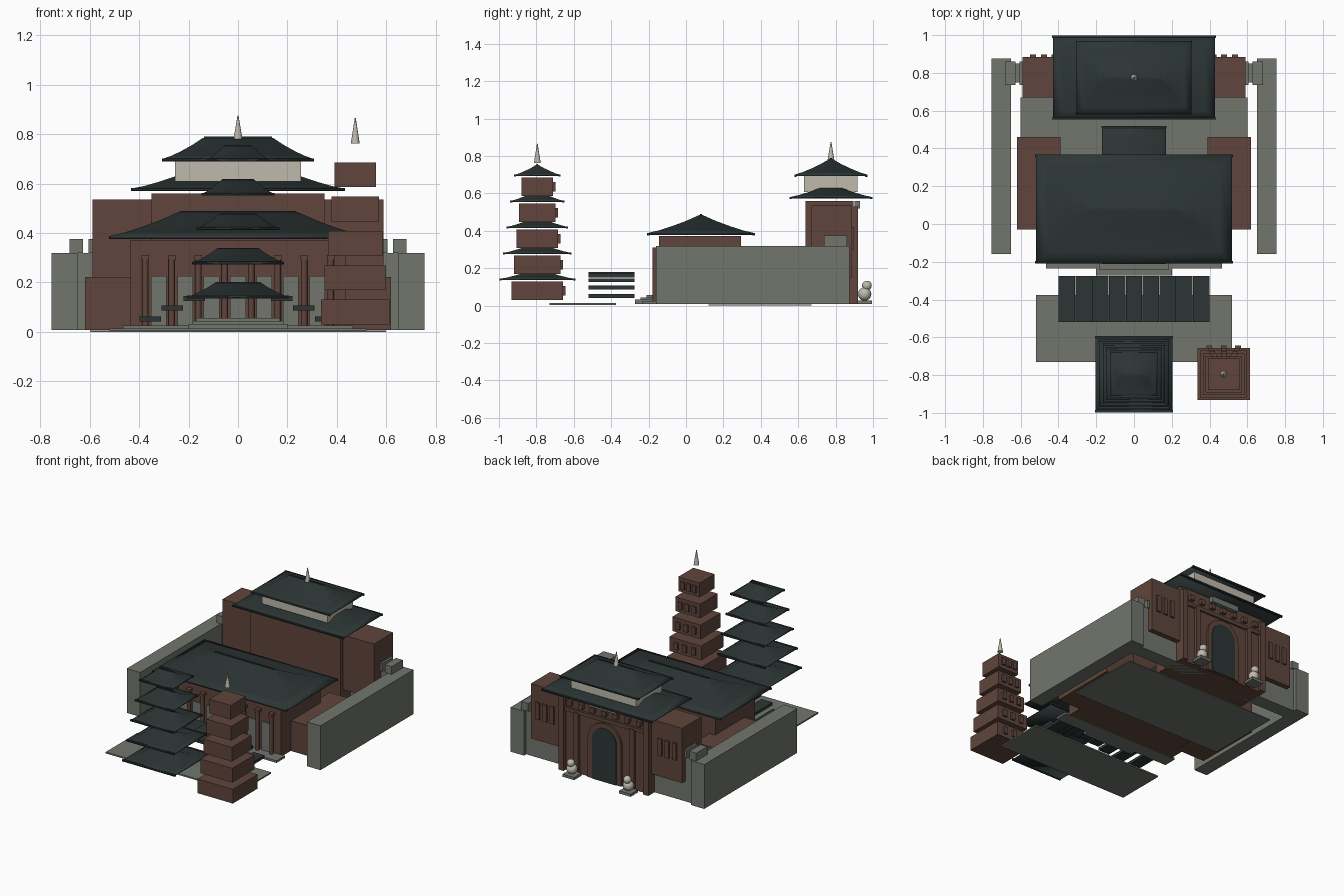
import bpy, bmesh, math

if "Cube" in bpy.data.objects:
    bpy.data.objects.remove(bpy.data.objects["Cube"])


def material(name, rgb):
    m = bpy.data.materials.new(name)
    m.diffuse_color = (*rgb, 1)
    m.use_nodes = True
    m.node_tree.nodes["Principled BSDF"].inputs["Base Color"].default_value = m.diffuse_color
    return m


BROWN = material("brown_timber", (0.115, 0.06, 0.045))
STONE = material("grey_stone", (0.165, 0.18, 0.155))
TILE = material("dark_tile", (0.026, 0.036, 0.036))
CREAM = material("cream_plaster", (0.52, 0.49, 0.42))


def finish(name, bm, mat, smooth=False):
    bmesh.ops.recalc_face_normals(bm, faces=bm.faces)
    me = bpy.data.meshes.new(name)
    bm.to_mesh(me)
    bm.free()
    me.materials.append(mat)
    for p in me.polygons:
        p.use_smooth = smooth
    ob = bpy.data.objects.new(name, me)
    bpy.context.collection.objects.link(ob)
    return ob


def box(name, x0, x1, y0, y1, z0, z1, mat):
    bm = bmesh.new()
    bmesh.ops.create_cube(bm, size=1)
    for v in bm.verts:
        v.co = (x1 if v.co.x > 0 else x0, y1 if v.co.y > 0 else y0, z1 if v.co.z > 0 else z0)
    return finish(name, bm, mat)


def pair(name, x0, x1, y0, y1, z0, z1, mat):
    box(name + "_right", x0, x1, y0, y1, z0, z1, mat)
    box(name + "_left", -x1, -x0, y0, y1, z0, z1, mat)


def cone(name, x, y, z0, z1, r0, r1, mat, n=16):
    bm = bmesh.new()
    bmesh.ops.create_cone(bm, cap_ends=True, segments=n, radius1=r0, radius2=r1, depth=z1 - z0)
    bmesh.ops.translate(bm, verts=bm.verts, vec=(x, y, (z0 + z1) / 2))
    return finish(name, bm, mat)


def ball(name, x, y, z, r, mat):
    bm = bmesh.new()
    bmesh.ops.create_uvsphere(bm, u_segments=16, v_segments=10, radius=r)
    bmesh.ops.translate(bm, verts=bm.verts, vec=(x, y, z))
    return finish(name, bm, mat, True)


# concave hipped roof: rings shrink from the eave to a short ridge
def roof(name, cy, hx, hy, z, h):
    rx = hx * 0.45
    rings = [(0, 0), (0, 0.09), (0.22, 0.23), (0.45, 0.43), (0.72, 0.7), (0.97, 1)]
    bm = bmesh.new()
    prev = None
    for t, f in rings:
        ax, ay = hx + (rx - hx) * t, hy * (1 - t)
        ring = [bm.verts.new((sx * ax, cy + sy * ay, z + h * f * 0.95))
                for sx, sy in ((-1, -1), (1, -1), (1, 1), (-1, 1))]
        if prev:
            for i in range(4):
                j = (i + 1) % 4
                bm.faces.new((prev[i], prev[j], ring[j], ring[i]))
        else:
            bm.faces.new(ring[::-1])
        prev = ring
    bm.faces.new(prev)
    finish(name, bm, TILE, True)
    box(name + "_ridge", -rx, rx, cy - 0.005, cy + 0.005, z + h * 0.88, z + h, TILE)
    # eave trim front and back
    for s in (-1, 1):
        y = cy + s * (hy - 0.006)
        box(name + "_eave", -hx - 0.003, hx + 0.003, y - 0.006, y + 0.006, z - 0.003, z + 0.009, TILE)


# ground slabs
box("courtyard_paving", -0.6, 0.6, 0.12, 0.67, 0, 0.006, STONE)
box("front_plaza", -0.52, 0.52, -0.73, -0.375, 0.003, 0.013, STONE)

# enclosure walls and crenellated back wall
pair("side_wall", 0.65, 0.755, -0.16, 0.875, 0.008, 0.32, STONE)
box("back_wall", -0.65, 0.65, 0.75, 0.85, 0.008, 0.32, STONE)
for i in range(18):
    x = -0.655 + i * 1.31 / 17
    if abs(x) > 0.34:
        box("merlon", x - 0.027, x + 0.027, 0.737, 0.86, 0.32, 0.375, STONE)

# main hall
box("hall_body", -0.435, 0.435, -0.145, 0.295, 0.01, 0.372, BROWN)
box("hall_platform", -0.465, 0.465, -0.235, -0.14, 0.01, 0.025, STONE)
roof("hall_roof", 0.08, 0.52, 0.288, 0.378, 0.112)
for i in range(3):
    box("hall_step", -0.2 + i * 0.015, 0.2 - i * 0.015, -0.272 + i * 0.03, -0.145,
        0.01 + 0.012 * i, 0.032 + 0.012 * i, STONE)
for i in range(8):
    x = -0.375 + i * 0.75 / 7
    cone("hall_column", x, -0.165, 0.02, 0.3, 0.013, 0.013, BROWN)
    box("column_cap", x - 0.015, x + 0.015, -0.18, -0.145, 0.29, 0.31, BROWN)
    if i < 7:
        box("hall_door_panel", x + 0.022, x + 0.085, -0.153, -0.14, 0.025, 0.225, STONE)

# side halls and their low roof
pair("side_hall", 0.39, 0.62, -0.03, 0.46, 0.008, 0.222, BROWN)
roof("low_roof", 0.215, 0.17, 0.305, 0.225, 0.08)

# gate tower at the back
GY = 0.775
box("gate_body", -0.35, 0.35, 0.64, 0.895, 0.008, 0.56, BROWN)
roof("gate_lower_roof", GY, 0.43, 0.222, 0.573, 0.082)
box("gate_upper_storey", -0.255, 0.255, 0.632, 0.918, 0.608, 0.695, CREAM)
roof("gate_upper_roof", GY, 0.305, 0.195, 0.692, 0.098)
cone("gate_finial", 0, GY, 0.78, 0.875, 0.018, 0.002, CREAM)
pair("gate_pilaster", 0.31, 0.35, 0.89, 0.92, 0.008, 0.53, BROWN)
pair("gate_inner_pilaster", 0.2, 0.235, 0.89, 0.915, 0.008, 0.44, BROWN)
box("gate_beam", -0.31, 0.31, 0.89, 0.91, 0.43, 0.455, BROWN)
for i in range(7):
    x = -0.27 + i * 0.09
    box("eave_bracket", x - 0.017, x + 0.017, 0.89, 0.92, 0.475, 0.51, BROWN)
box("gate_plaque", -0.11, 0.11, 0.9, 0.93, 0.52, 0.56, STONE)


# arched door and its surround
def arch(name, w, h, y0, y1, mat):
    bm = bmesh.new()
    pts = [(-w, 0.01), (w, 0.01)]
    pts += [(w * math.cos(a * math.pi / 12), h - w + w * math.sin(a * math.pi / 12)) for a in range(13)]
    f = bm.faces.new([bm.verts.new((x, y0, z)) for x, z in pts])
    r = bmesh.ops.extrude_face_region(bm, geom=[f])
    bmesh.ops.translate(bm, verts=[v for v in r["geom"] if isinstance(v, bmesh.types.BMVert)],
                        vec=(0, y1 - y0, 0))
    finish(name, bm, mat)


arch("gate_arch_surround", 0.13, 0.42, 0.89, 0.908, BROWN)
arch("gate_door", 0.095, 0.385, 0.89, 0.913, TILE)

# gate wings with tall window panels
pair("gate_wing", 0.33, 0.59, 0.67, 0.885, 0.15, 0.535, BROWN)
for i in range(3):
    x = 0.42 + i * 0.057
    pair("wing_window", x - 0.016, x + 0.016, 0.88, 0.897, 0.3, 0.42, BROWN)

# guardian statues
for s in (-1, 1):
    box("statue_plinth", s * 0.22 - 0.045, s * 0.22 + 0.045, 0.915, 0.995, 0.008, 0.027, STONE)
    ball("statue_body", s * 0.22, 0.955, 0.062, 0.036, CREAM)
    ball("statue_head", s * 0.22, 0.967, 0.107, 0.026, CREAM)

# arched bridge of stepped planks
for i in range(-4, 5):
    x, z = i * 0.0889, 0.052 + 0.118 * math.cos(i * math.pi / 8)
    box("bridge_plank", x - 0.0435, x + 0.0435, -0.52, -0.275, z - 0.01, z + 0.01, TILE)

# pagoda storeys on the right, stacked roofs on the centre line
PX, PY = 0.475, -0.795
for i, hr in enumerate((0.203, 0.184, 0.165, 0.145, 0.125)):
    h, z = 0.138 - 0.0137 * i, 0.03 + 0.139 * i
    box("pagoda_storey", PX - h, PX + h, PY - h, PY + h, z, z + 0.1, BROWN)
    for k in (-1, 0, 1):
        x = PX + k * h * 0.55
        box("pagoda_window", x - 0.015, x + 0.015, PY + h - 0.005, PY + h + 0.013,
            z + 0.025, z + 0.075, BROWN)
    roof("pagoda_roof", PY, hr, hr, 0.137 + 0.139 * i, 0.064)
cone("pagoda_finial", PX, PY, 0.763, 0.866, 0.018, 0.002, CREAM)
